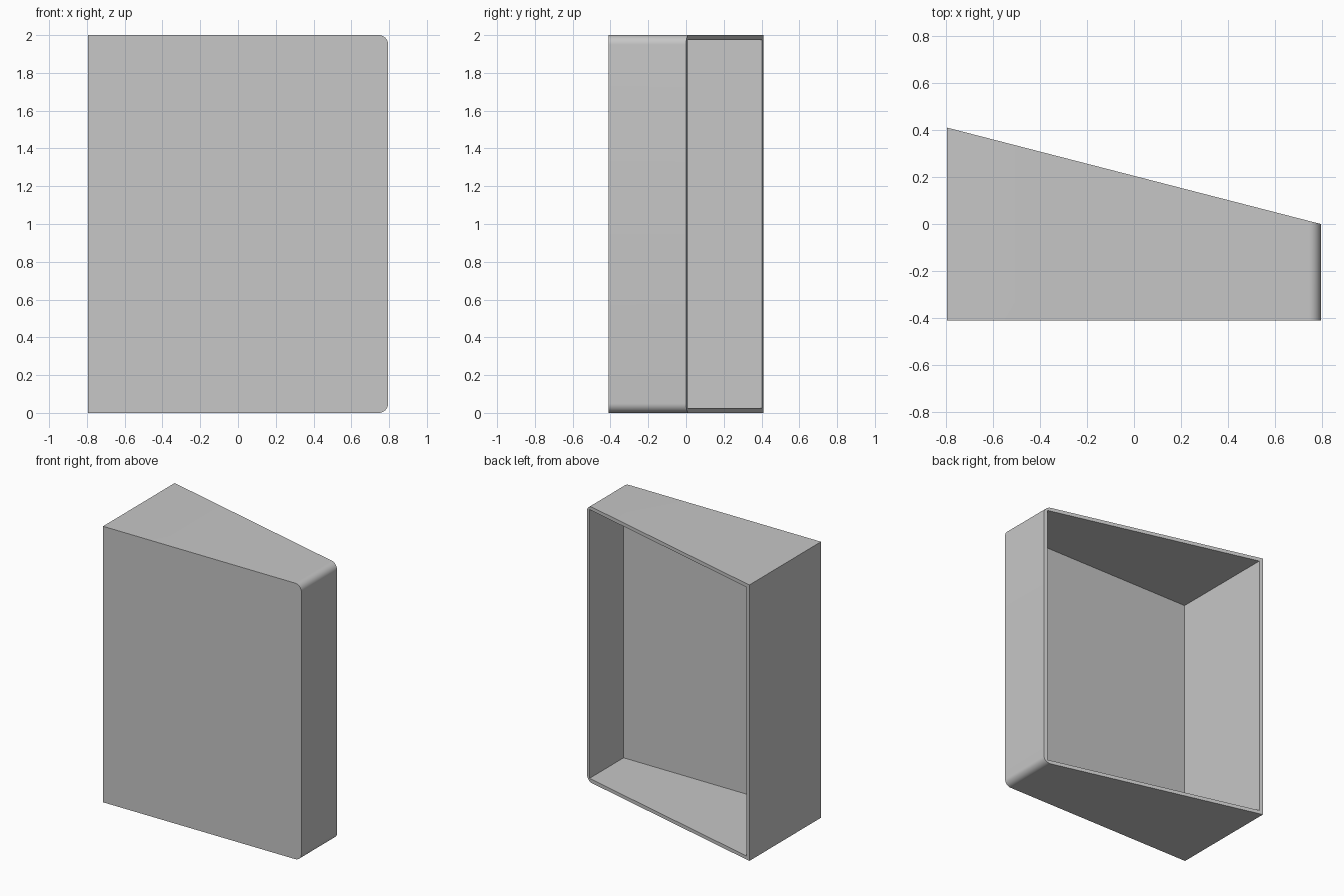
import bpy, bmesh, math

cube = bpy.data.objects.get("Cube")
if cube:
    bpy.data.objects.remove(cube, do_unlink=True)

W, D, H = 0.795, 0.41, 2.0     # half width, half depth, height
WALL, RADIUS, STEPS = 0.026, 0.05, 10

grey = bpy.data.materials.new("light_grey")
grey.use_nodes = True
colour = (0.57, 0.57, 0.57, 1)
grey.diffuse_color = colour
grey.node_tree.nodes["Principled BSDF"].inputs["Base Color"].default_value = colour


def prism(name, profile, front, back):
    """Extrude an x-z profile from y = front to y = back(x)."""
    bm = bmesh.new()
    near = [bm.verts.new((x, front, z)) for x, z in profile]
    far = [bm.verts.new((x, back(x), z)) for x, z in profile]
    bm.faces.new(near)
    bm.faces.new(far[::-1])
    for i in range(len(profile)):
        j = (i + 1) % len(profile)
        bm.faces.new((near[j], near[i], far[i], far[j]))
    bmesh.ops.recalc_face_normals(bm, faces=bm.faces)
    mesh = bpy.data.meshes.new(name)
    bm.to_mesh(mesh)
    bm.free()
    mesh.materials.append(grey)
    obj = bpy.data.objects.new(name, mesh)
    bpy.context.collection.objects.link(obj)
    return obj


def corner(cz, start):
    """Quarter arc on the rounded side."""
    angles = [start + math.pi / 2 * i / STEPS for i in range(STEPS + 1)]
    return [(W - RADIUS + RADIUS * math.cos(a), cz + RADIUS * math.sin(a))
            for a in angles]


# Outer wedge with its slanted back and two rounded edges
outline = [(-W, H), (-W, 0)] + corner(RADIUS, -math.pi / 2) + corner(H - RADIUS, 0)
shell = prism("wedge_housing", outline, -D, lambda x: D * (W - x) / (2 * W))

# Hollow interior, open at the back
w = W - WALL
hollow = [(-w, H - WALL), (-w, WALL), (w, WALL), (w, H - WALL)]
cutter = prism("interior_cutter", hollow, -D + WALL, lambda x: 2 * D)
cutter.hide_render = True

cut = shell.modifiers.new("hollow", 'BOOLEAN')
cut.operation = 'DIFFERENCE'
cut.solver = 'EXACT'
cut.object = cutter

bpy.ops.object.select_all(action='DESELECT')
shell.select_set(True)
bpy.context.view_layer.objects.active = shell
bpy.ops.object.modifier_apply(modifier=cut.name)
bpy.data.objects.remove(cutter, do_unlink=True)
bpy.ops.object.shade_smooth_by_angle(angle=math.radians(30))
